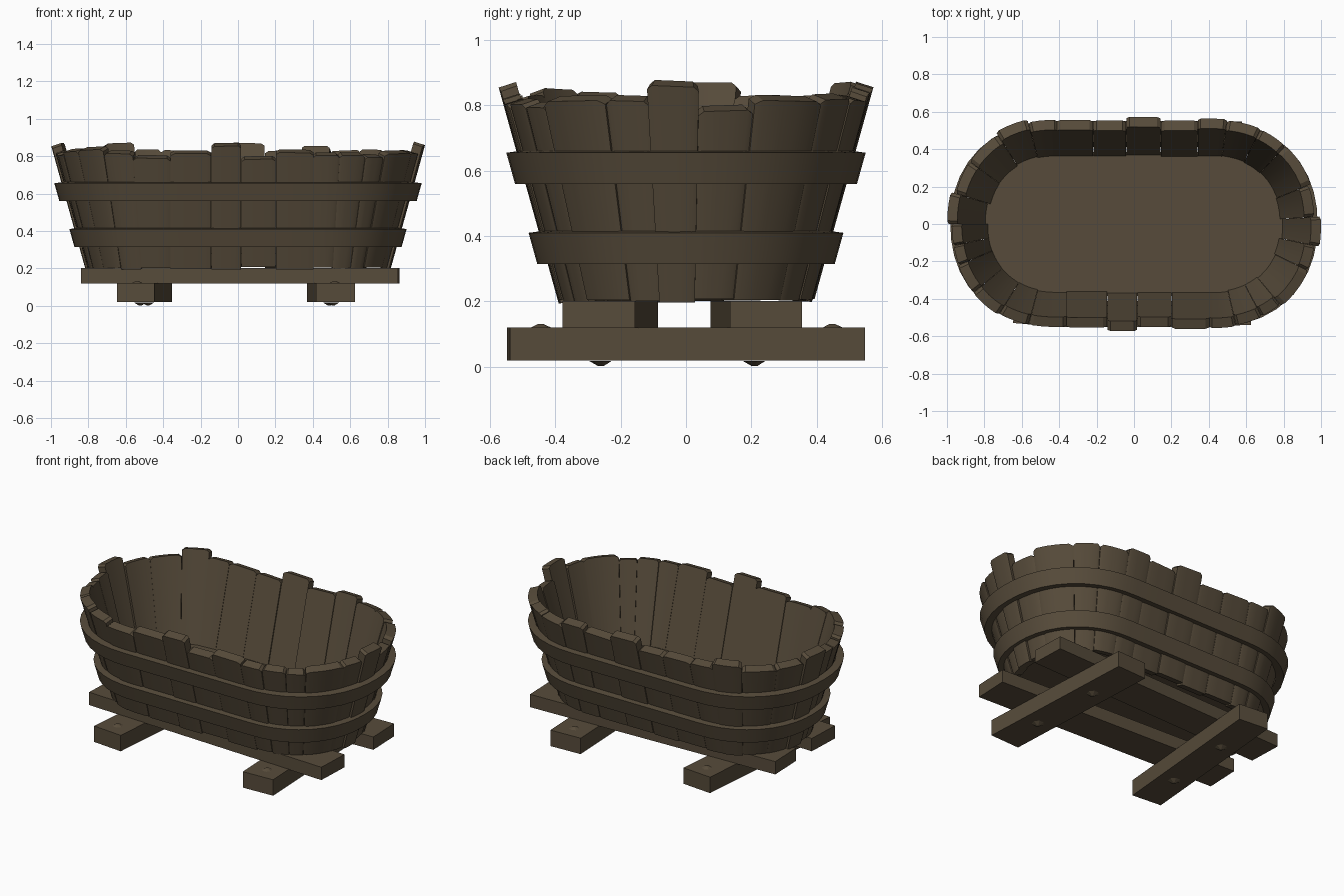
import bpy, bmesh, math, random
from mathutils import Matrix

if "Cube" in bpy.data.objects:
    bpy.data.objects.remove(bpy.data.objects["Cube"])

random.seed(4)
wood = bpy.data.materials.new("dark_brown_wood")
wood.diffuse_color = (0.095, 0.071, 0.043, 1)
wood.use_nodes = True
wood.node_tree.nodes["Principled BSDF"].inputs["Base Color"].default_value = wood.diffuse_color

HALF = 0.42                      # half length of the straight tub sides


def radius(z):
    """Outer wall radius of the flared tub at a height."""
    return 0.385 + 0.278 * (z - 0.2)


def full_arc(a, r):
    """Point on a slightly squared circle."""
    c, s = math.cos(a), math.sin(a)
    k = r / (abs(c) ** 2.17 + abs(s) ** 2.17) ** (1 / 2.17)
    return k * c, k * s


def outline(u, r):
    """Stadium outline: 0-180 arc degrees at each end, 100 units per straight."""
    u = (u + 90) % 560 - 90
    if u <= 90:
        x, y = full_arc(math.radians(u), r)
        return HALF + x, y
    if u <= 190:
        return HALF - 2 * HALF * (u - 90) / 100, r
    if u <= 370:
        x, y = full_arc(math.radians(u - 100), r)
        return -HALF + x, y
    return -HALF + 2 * HALF * (u - 370) / 100, -r


def finish(name, bm, smooth=True):
    bmesh.ops.recalc_face_normals(bm, faces=bm.faces)
    me = bpy.data.meshes.new(name)
    bm.to_mesh(me)
    bm.free()
    ob = bpy.data.objects.new(name, me)
    bpy.context.collection.objects.link(ob)
    me.materials.append(wood)
    if smooth:
        bpy.ops.object.select_all(action='DESELECT')
        ob.select_set(True)
        bpy.context.view_layer.objects.active = ob
        bpy.ops.object.shade_smooth_by_angle(angle=math.radians(25))
    return ob


def loft(bm, rings, closed):
    """Join four-point cross-sections, capping the ends unless closed."""
    vs = [[bm.verts.new(p) for p in ring] for ring in rings]
    pairs = list(zip(vs, vs[1:]))
    if closed:
        pairs.append((vs[-1], vs[0]))
    else:
        bm.faces.new(vs[0])
        bm.faces.new(vs[-1])
    for a, b in pairs:
        for i in range(4):
            j = (i + 1) % 4
            bm.faces.new((a[i], a[j], b[j], b[i]))


# Staves: (end position along the outline, top height)
staves = [(-62, .82), (-50, .81), (-26, .83), (-12, .83), (4, .875), (22, .80),
          (47, .83), (63, .835), (82, .83), (99.5, .855), (123, .83), (145, .87),
          (166, .82), (189, .83), (205, .835), (223, .87), (244, .83), (263, .83),
          (280, .87), (292, .83), (303, .82), (320, .84), (338, .85), (355, .83),
          (377, .805), (403, .83), (422, .87), (444, .80), (468, .835), (483, .82)]
THICK = 0.058
bm = bmesh.new()
start = -77
for end, top in staves:
    off = 0.006 if top >= 0.87 else random.uniform(-0.004, 0.004)
    if top == 0.875 or end == 280:          # proud staves at the two ends
        off = 0.012
    low = random.uniform(0.194, 0.208)
    tilt = random.uniform(-0.004, 0.004)
    rings = []
    for f in (0, .1, .37, .63, .9, 1):
        u = start + .08 + (end - start - .16) * f
        edge = f in (0, 1)
        t = top + tilt * (2 * f - 1) - (0.012 if edge else 0)
        inset = 0.004 if edge else 0
        ring = []
        for z, d in ((low, inset), (t - .017, inset), (t, THICK), (low + .015, THICK)):
            ring.append((*outline(u, radius(z) + off - d), z))
        rings.append(ring)
    loft(bm, rings, False)
    start = end
finish("tub_staves", bm)

# Two hoops around the tub
samples = ([-90 + 9 * i for i in range(21)] + [115, 140, 165]
           + [190 + 9 * i for i in range(21)] + [395, 420, 445])
for name, z0, z1, stretch in (("lower_hoop", .315, .41, 1), ("upper_hoop", .56, .655, 1.013)):
    bm = bmesh.new()
    rings = []
    for u in samples:
        ring = []
        for z, d in ((z0, .038), (z1, .038), (z1 + .006, -.008), (z0 + .006, -.008)):
            x, y = outline(u, radius(z) + d)
            ring.append((x * stretch, y, z))
        rings.append(ring)
    loft(bm, rings, True)
    finish(name, bm)

# Tub floor
bm = bmesh.new()
bottom = [bm.verts.new((*outline(u, .385), .28)) for u in samples]
upper = [bm.verts.new((*outline(u, .385), .33)) for u in samples]
bm.faces.new(bottom)
bm.faces.new(upper)
for i in range(len(samples)):
    j = (i + 1) % len(samples)
    bm.faces.new((bottom[i], bottom[j], upper[j], upper[i]))
finish("tub_floor", bm, False)


def beam(name, loc, size, yaw):
    bm = bmesh.new()
    bmesh.ops.create_cube(bm, size=1, matrix=Matrix.Translation(loc)
                          @ Matrix.Rotation(math.radians(yaw), 4, 'Z')
                          @ Matrix.Diagonal((*size, 1)))
    return finish(name, bm, False)


# Slightly crooked rails under the tub, resting on two cross beams
beam("front_rail", (.0125, -.232, .16), (1.695, .222, .082), -2.4)
beam("back_rail", (.0125, .215, .16), (1.695, .22, .082), 2.0)
beam("left_cross_beam", (-.5, 0, .07), (.2, 1.08, .102), -5)
beam("right_cross_beam", (.497, 0, .07), (.208, 1.088, .102), 2.6)

# Low pointed nail heads below the crossings and on the beam ends
bm = bmesh.new()
for cx, slope in ((-.5, .087), (.497, -.045)):
    for y, z, up in ((-.26, .012, -1), (.21, .012, -1), (-.445, .125, 1), (.447, .125, 1)):
        bmesh.ops.create_cone(bm, cap_ends=True, segments=7, radius1=.036, radius2=.008,
                              depth=.016 if up < 0 else .013,
                              matrix=Matrix.Translation((cx + slope * y, y, z - .002 * (up < 0)))
                              @ Matrix.Rotation(0 if up > 0 else math.pi, 4, 'X'))
finish("nail_heads", bm, False)
